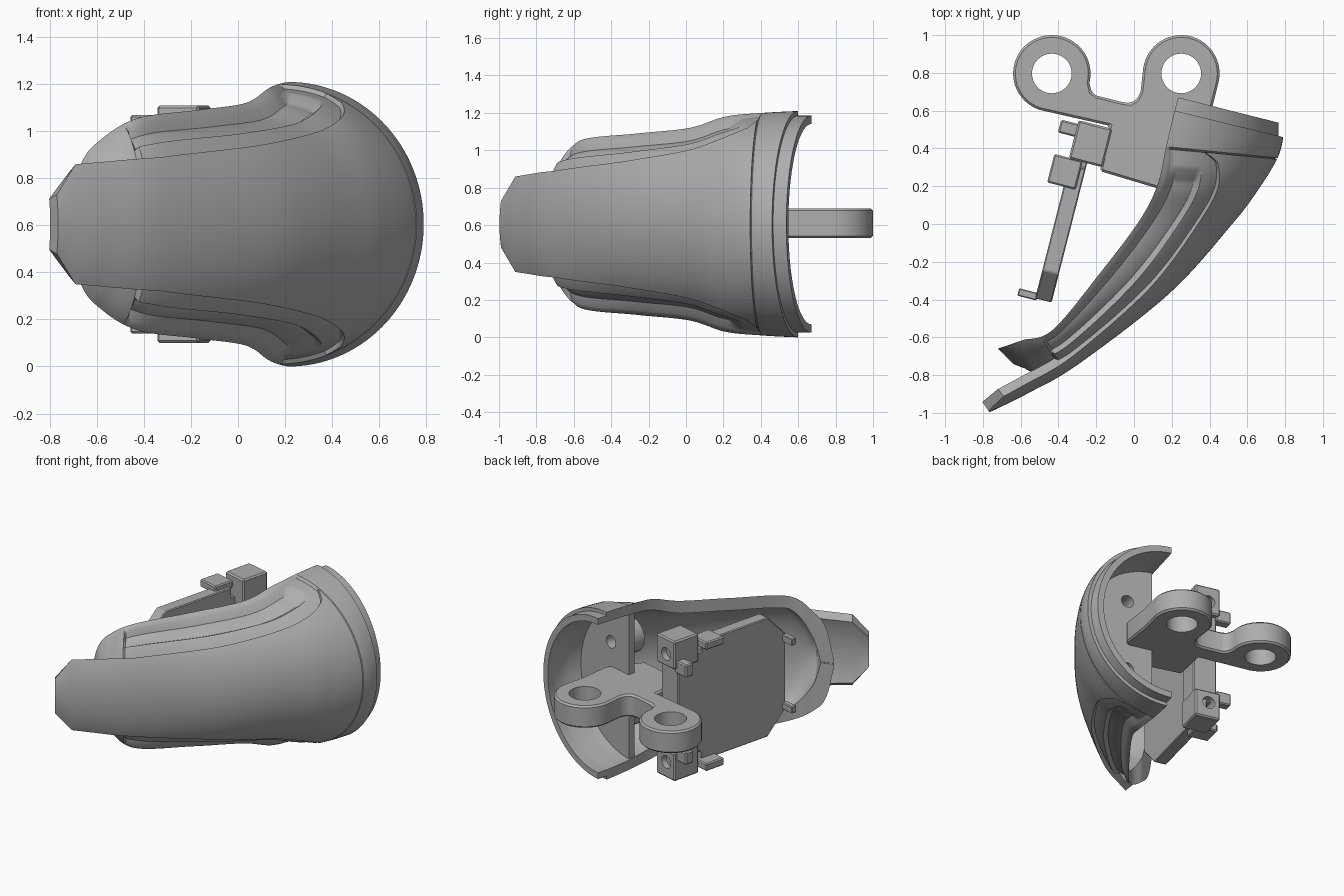
import bpy, bmesh, math
from mathutils import Vector

if "Cube" in bpy.data.objects:
    bpy.data.objects.remove(bpy.data.objects["Cube"])

GREY = bpy.data.materials.new("mid_grey")
GREY.use_nodes = True
GREY.diffuse_color = (0.42, 0.42, 0.42, 1)
GREY.node_tree.nodes["Principled BSDF"].inputs["Base Color"].default_value = (0.42, 0.42, 0.42, 1)
MID = 0.605                      # height of the symmetry plane
TILT = math.radians(-14.3)       # bracket and bulkhead are turned by this


def select(ob):
    bpy.ops.object.select_all(action='DESELECT')
    ob.select_set(True)
    bpy.context.view_layer.objects.active = ob


def finish(name, bm, turned=False, bevel=0):
    bmesh.ops.recalc_face_normals(bm, faces=bm.faces)
    mesh = bpy.data.meshes.new(name)
    bm.to_mesh(mesh)
    bm.free()
    mesh.materials.append(GREY)
    ob = bpy.data.objects.new(name, mesh)
    bpy.context.collection.objects.link(ob)
    if turned:
        ob.rotation_euler.z = TILT
    if bevel:
        mod = ob.modifiers.new("edge", 'BEVEL')
        mod.width, mod.segments, mod.limit_method = bevel, 1, 'ANGLE'
        select(ob)
        bpy.ops.object.modifier_apply(modifier=mod.name)
    return ob


def smooth(ob):
    select(ob)
    bpy.ops.object.shade_smooth_by_angle(angle=math.radians(30))


def prism(name, outline, axis, lo, hi, turned=True, bevel=0):
    """Extrude a flat outline along x, y or z."""
    bm = bmesh.new()
    rows = []
    for d in (lo, hi):
        rows.append([bm.verts.new({'x': (d, a, b), 'y': (a, d, b), 'z': (a, b, d)}[axis])
                     for a, b in outline])
    for row in rows:
        bm.faces.new(row)
    n = len(outline)
    for i in range(n):
        j = (i + 1) % n
        bm.faces.new((rows[0][i], rows[0][j], rows[1][j], rows[1][i]))
    return finish(name, bm, turned, bevel)


def box(name, u, v, z, bevel=0.008):
    return prism(name, [(u[0], v[0]), (u[1], v[0]), (u[1], v[1]), (u[0], v[1])],
                 'z', z[0], z[1], True, bevel)


def arc(cx, cy, rx, ry, a0, a1, n):
    return [(cx + rx * math.cos(math.radians(a0 + (a1 - a0) * i / n)),
             cy + ry * math.sin(math.radians(a0 + (a1 - a0) * i / n))) for i in range(n + 1)]


def drill(ob, a, b, r, axis, lo, hi, turned=True):
    cutter = prism("cutter", arc(a, b, r, r, 0, 350, 35), axis, lo, hi, turned)
    cutter.hide_render = True
    select(ob)
    mod = ob.modifiers.new("hole", 'BOOLEAN')
    mod.operation, mod.object, mod.solver = 'DIFFERENCE', cutter, 'EXACT'
    bpy.ops.object.modifier_apply(modifier=mod.name)
    bpy.data.objects.remove(cutter)


# Stations along the shell: rim x, y, outer crest x, y, half height
SHELL = [(.235, .67, .79, .53, .605), (.215, .6, .79, .46, .605), (.17, .41, .76, .35, .595),
         (.125, .21, .66, .185, .575), (.03, .02, .52, 0, .515), (-.18, -.26, .19, -.365, .485),
         (-.43, -.56, -.293, -.741, .45), (-.59, -.615, -.48, -.83, .355),
         (-.67, -.643, -.56, -.805, .25), (-.72, -.66, -.6, -.78, .03)]
PANEL = SHELL[:7] + [(-.7, -.7, -.555, -.893, .44), (-.9, -.8, -.765, -.997, .44)]
WIDTH = [(2, .565), (2.3, .515), (3, .46), (4, .395), (5, .335), (6, .285), (7.45, .255), (8, .125)]


def station(table, t):
    i = min(int(t), len(table) - 2)
    f = t - i
    p = [table[max(0, min(len(table) - 1, k))] for k in range(i - 1, i + 3)]
    return [b + .5 * f * (c - a + f * (2 * a - 5 * b + 4 * c - d + f * (3 * (b - c) + d - a)))
            for a, b, c, d in zip(*p)]


def lerp(keys, t):
    if t <= keys[0][0]:
        return keys[0][1]
    for (a, x), (b, y) in zip(keys, keys[1:]):
        if t <= b:
            return x + (y - x) * (t - a) / (b - a)
    return keys[-1][1]


def point(s, angle, off):
    rim, crest = Vector(s[0:2]), Vector(s[2:4])
    out = (crest - rim).normalized()
    xy = rim + out * max((crest - rim).length + off, 0) * math.cos(angle)
    return (xy.x, xy.y, MID + max(s[4] + off, .004) * math.sin(angle))


def loft(name, sections):
    """Skin pairs of outer and inner rows into one closed wall."""
    bm = bmesh.new()
    rings = [([bm.verts.new(p) for p in o], [bm.verts.new(p) for p in i]) for o, i in sections]
    n = len(rings[0][0])
    for (o1, i1), (o2, i2) in zip(rings, rings[1:]):
        for k in range(n - 1):
            bm.faces.new((o1[k], o1[k + 1], o2[k + 1], o2[k]))
            bm.faces.new((i1[k], i2[k], i2[k + 1], i1[k + 1]))
        for k in (0, n - 1):
            bm.faces.new((o1[k], o2[k], i2[k], i1[k]))
    for o, i in (rings[0], rings[-1]):
        for k in range(n - 1):
            bm.faces.new((o[k], o[k + 1], i[k + 1], i[k]))
    smooth(finish(name, bm))


def panel_angle(t, s):
    return math.asin(min(lerp(WIDTH, t) / max(s[4], .01), .96))


# Shell with a rear lip, a stepped recess on each flank and a plain rounded nose
GROOVE = [(0, 1), (.3, 1), (.36, 2.1), (.75, 2.1), (.9, .6), (1, 0)]


def shell_section(t, lip):
    s = station(SHELL, t)
    wa = panel_angle(t, s)
    base = lerp([(2, 0), (2.06, -.018), (2.9, -.03)], t)
    deep = lerp([(2.5, 0), (2.9, 1)], t)
    nose = t > 6.3
    half = [(wa * k / 24, -.055 if nose else base) for k in range(25)]
    for k in range(1, 41):
        r = k / 40
        g = lerp(GROOVE, r)
        level = base * (min(g, 1) + max(g - 1, 0) * deep)
        half.append((wa + (math.pi / 2 - wa) * r, -.055 * (1 - r * r) if nose else level))
    cols = [(-a, o) for a, o in reversed(half[1:])] + half
    outer = [point(s, a, -.025 if lip else o) for a, o in cols]
    thin = max(s[4] - lerp([(2, .07), (4, .09), (6, .09), (7, .19), (7.6, .34)], t), .004)
    inner_s = list(s)
    wall = lerp([(2, .07), (4, .09)], t)
    reach = max(1 - wall / math.dist(s[:2], s[2:4]), 0) * min(1, thin / .15)
    for k in (0, 1):
        inner_s[k + 2] = s[k] + (s[k + 2] - s[k]) * max(reach, .01)
    inner_s[4] = thin
    return outer, [point(inner_s, a, 0) for a, o in cols]


loft("shell", [shell_section(0, True), shell_section(1, True)]
     + [shell_section(1 + k / 16, False) for k in range(129)])


# Raised front panel running out into a tongue
def panel_section(t):
    s = station(PANEL, t)
    wa = panel_angle(t, s)
    angles = [wa * k / 30 for k in range(-30, 31)]
    return [point(s, a, 0) for a in angles], [point(s, a, -.06) for a in angles]


loft("front_panel", [panel_section(2.05 + 5.4 * k / 90) for k in range(91)] + [panel_section(8)])

# Bulkhead inside the shell with two bosses
bulkhead = prism("bulkhead", arc(.075, MID, .5, .54, -90, 90, 40), 'y', .38, .43)
for side, word in ((1, "upper"), (-1, "lower")):
    z = MID + side * .26
    boss = prism(word + "_boss", arc(.255, z, .12, .12, 0, 345, 23), 'y', .24, .385)
    for part in (bulkhead, boss):
        drill(part, .255, z, .045, 'y', .3, .5)
    smooth(boss)
smooth(bulkhead)

# Flat hub with two round ears
EARS = ((.25, .797), (-.435, .797))
outline = (arc(*EARS[0], .203, .203, -14, 172, 30)
           + [(.035, .7), (.015, .66), (-.02, .64), (-.06, .645), (-.2, .68), (-.225, .7)]
           + arc(*EARS[1], .205, .203, -14, 252, 40)
           + [(-.13, .52), (-.18, .28), (.12, .19), (.21, .17), (.38, .38), (.41, .6)])
hub = prism("ear_hub", outline, 'z', .53, .69, False, .012)
for x, y in EARS:
    drill(hub, x, y, .105, 'z', .4, .8, False)
smooth(hub)

# Upright plate with clipped front corners, and the column joining it to the hub
half = [(-.51, .27), (-.355, .43), (.22, .43), (.22, .36), (.42, .36)]
prism("upright_plate", [(v, MID + h) for v, h in half] + [(v, MID - h) for v, h in reversed(half)],
      'x', -.41, -.32, True, .006)
box("column", (-.34, -.24), (.25, .42), (.12, 1.09))

# Mirrored blocks, clips and hooks on the upright plate
for side, word in ((1, "upper"), (-1, "lower")):
    def span(lo, hi):
        return sorted((MID + side * lo, MID + side * hi))
    block = box(word + "_screw_block", (-.42, -.235), (.25, .46), span(.3, .505), .01)
    drill(block, -.335, MID + side * .39, .045, 'y', .3, .6)
    smooth(block)
    box(word + "_side_clip", (-.51, -.4), (.37, .44), span(.27, .36))
    box(word + "_flat_clip", (-.5, -.345), (.1, .255), span(.41, .465))
    box(word + "_end_hook", (-.505, -.4), (-.52, -.48), span(.22, .27), .005)
